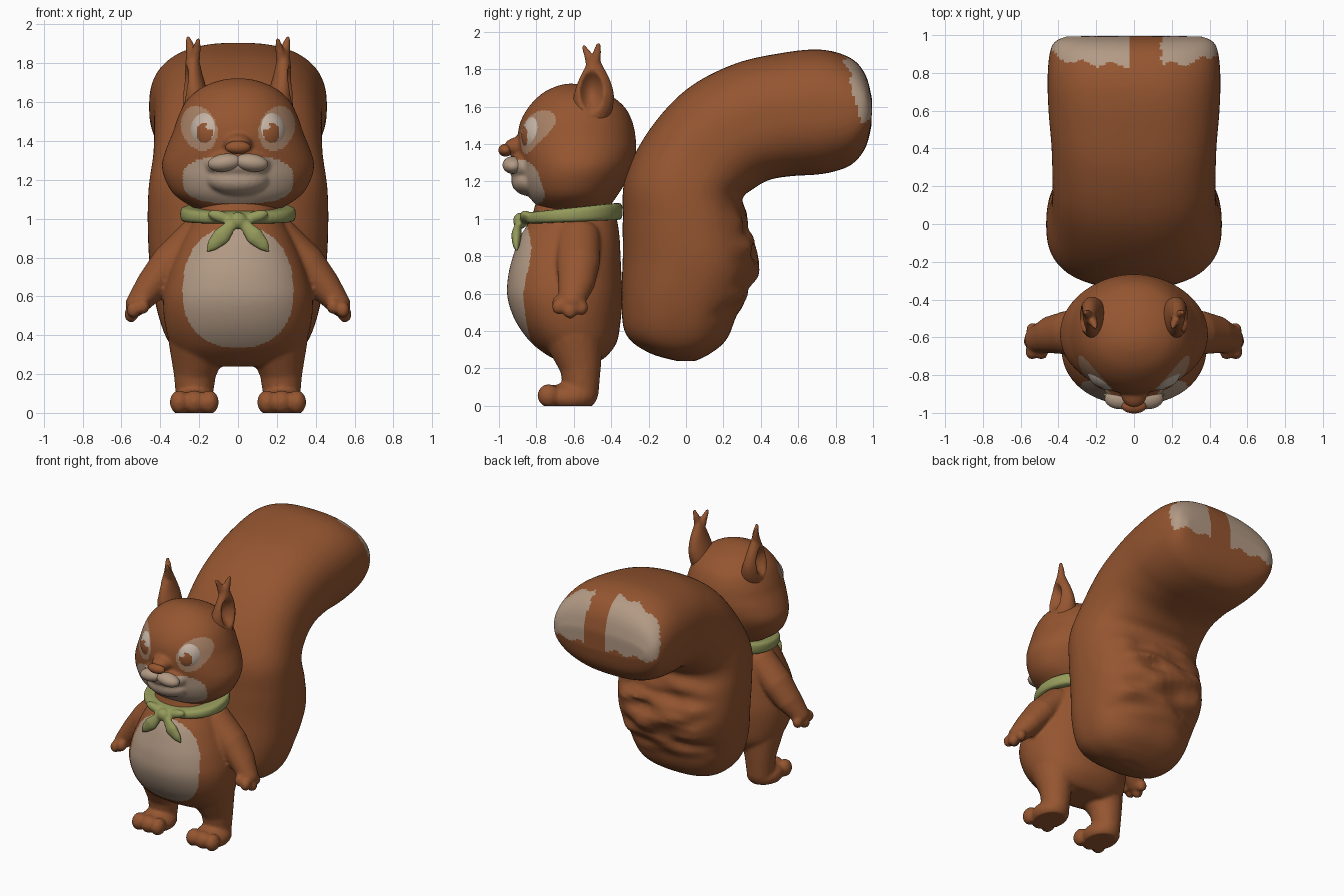
import bpy, bmesh, math
from mathutils import Vector, Matrix, noise

if "Cube" in bpy.data.objects:
    bpy.data.objects.remove(bpy.data.objects["Cube"])


def material(name, rgb):
    m = bpy.data.materials.new(name)
    m.diffuse_color = (*rgb, 1)
    m.use_nodes = True
    m.node_tree.nodes["Principled BSDF"].inputs["Base Color"].default_value = m.diffuse_color
    return m


FUR = material("brown fur", (0.30, 0.092, 0.030))
CREAM = material("cream fur", (0.45, 0.325, 0.235))
RIM = material("tan fur", (0.40, 0.225, 0.135))
WHITE = material("eye white", (0.55, 0.45, 0.37))
GREEN = material("green cloth", (0.30, 0.325, 0.105))


def bridge(bm, loops):
    """Quads between successive vertex loops."""
    for a, b in zip(loops, loops[1:]):
        for k in range(len(a)):
            j = (k + 1) % len(a)
            bm.faces.new((a[k], a[j], b[j], b[k]))


def ball(bm, c, r, rot=0, seg=20, rows=12):
    """Ellipsoid, optionally rolled about the y axis."""
    mat = Matrix.Translation(c) @ Matrix.Rotation(rot, 4, 'Y') @ Matrix.Diagonal((*r, 1))
    loops = []
    for i in range(rows):
        t = math.pi * (i + 0.5) / rows
        loops.append([bm.verts.new(mat @ Vector((math.sin(t) * math.cos(2 * math.pi * k / seg),
                                                 math.sin(t) * math.sin(2 * math.pi * k / seg),
                                                 -math.cos(t)))) for k in range(seg)])
    bridge(bm, loops)
    bm.faces.new(loops[0][::-1])
    bm.faces.new(loops[-1])


def chain(bm, pts, stretch=1.0):
    """Tapered limb: overlapping balls along (x, y, z, radius) points."""
    for a, b in zip(pts, pts[1:]):
        for i in range(6):
            p = Vector(a).lerp(Vector(b), i / 5)
            ball(bm, p.xyz, (p.w, p.w * stretch, p.w))


def loft(bm, rings, n=2.2, steps=4, seg=64):
    """Skin through rings (front y, front z, back y, back z, half width, centre x)."""
    rings = [list(r) for r in rings]
    rows = []
    for i in range(len(rings) - 1):
        quad = [rings[min(max(k, 0), len(rings) - 1)] for k in range(i - 1, i + 3)]
        for s in range(steps + (i == len(rings) - 2)):
            t = s / steps
            rows.append([0.5 * (2 * b + (c - a) * t + (2 * a - 5 * b + 4 * c - d) * t * t
                                + (3 * b - a - 3 * c + d) * t ** 3) for a, b, c, d in zip(*quad)])
    loops = []
    for r in rows:
        loop = []
        for k in range(seg):
            a = 2 * math.pi * k / seg
            c, s = (math.copysign(abs(v) ** (2 / n), v) for v in (math.cos(a), math.sin(a)))
            loop.append(bm.verts.new((r[5] + r[4] * c,
                                      (r[0] + r[2]) / 2 + s * (r[0] - r[2]) / 2,
                                      (r[1] + r[3]) / 2 + s * (r[1] - r[3]) / 2)))
        loops.append(loop)
    bridge(bm, loops)
    bm.faces.new(loops[0])
    bm.faces.new(loops[-1])
    bmesh.ops.recalc_face_normals(bm, faces=bm.faces)


def finish(bm, name, mats, voxel=0, smooth=6, rule=None):
    me = bpy.data.meshes.new(name)
    bm.to_mesh(me)
    bm.free()
    ob = bpy.data.objects.new(name, me)
    bpy.context.collection.objects.link(ob)
    if voxel:  # fuse the overlapping volumes into one soft skin
        mod = ob.modifiers.new("fuse", 'REMESH')
        mod.mode, mod.voxel_size = 'VOXEL', voxel
        mod = ob.modifiers.new("soften", 'SMOOTH')
        mod.factor, mod.iterations = 0.5, smooth
        dg = bpy.context.evaluated_depsgraph_get()
        me = bpy.data.meshes.new_from_object(ob.evaluated_get(dg))
        ob.modifiers.clear()
        ob.data = me
    me.materials.clear()
    for m in mats:
        me.materials.append(m)
    if rule:
        me.polygons.foreach_set("material_index", [rule(p.center) for p in me.polygons])
    me.shade_smooth()
    return ob


def flat(z, w, front, back, x=0):
    return (front, z, back, z, w, x)


def inside(u, v, n=2.0):
    return abs(u) ** n + abs(v) ** n < 1


# Body with arms and legs
bm = bmesh.new()
loft(bm, [flat(*r) for r in (
    (.24, .20, -.68, -.46), (.27, .28, -.74, -.42), (.34, .34, -.83, -.37), (.45, .375, -.91, -.35),
    (.58, .385, -.955, -.34), (.70, .36, -.95, -.345), (.80, .325, -.925, -.35),
    (.90, .28, -.89, -.355), (1.0, .23, -.83, -.37), (1.1, .2, -.8, -.4))])
for s in (-1, 1):
    chain(bm, [(s * .22, -.575, .90, .10), (s * .35, -.575, .77, .10),
               (s * .44, -.585, .66, .085), (s * .52, -.61, .56, .06)], 1.18)
    for x, y, z in ((.54, -.68, .53), (.55, -.62, .507), (.535, -.56, .525), (.49, -.68, .55)):
        ball(bm, (s * x, y, z), (.036, .038, .042))
    chain(bm, [(s * .2, -.6, .38, .16), (s * .222, -.565, .22, .112), (s * .225, -.56, .08, .095)])
    ball(bm, (s * .225, -.62, .045), (.122, .145, .08))
    for x, r in ((.148, .05), (.225, .056), (.302, .05)):
        ball(bm, (s * x, -.735, .055), (r, .06, .062))


def belly(c):
    h = .34 if c.z > .62 else .285
    return int(c.y < -.7 and inside(c.x / .285, (c.z - .62) / h, 2.3))


body = finish(bm, "body", [FUR, CREAM], .012, 5, belly)
for v in body.data.vertices:
    v.co.z = max(v.co.z, 0)

# Head with cheeks, snout and chin
bm = bmesh.new()
loft(bm, [flat(*r) for r in (
    (1.05, .22, -.78, -.42), (1.12, .325, -.84, -.37), (1.2, .375, -.87, -.32), (1.28, .392, -.88, -.285),
    (1.36, .37, -.895, -.267), (1.44, .337, -.90, -.27), (1.52, .31, -.885, -.287),
    (1.6, .27, -.84, -.33), (1.67, .195, -.77, -.42), (1.71, .1, -.69, -.53), (1.723, .02, -.63, -.6))], 2.05)
ball(bm, (0, -.88, 1.385), (.075, .095, .055))
ball(bm, (0, -.845, 1.28), (.17, .11, .08))
ball(bm, (0, -.83, 1.2), (.16, .105, .08))


def face_marks(c):
    if c.y < -.66 and inside(c.x / .285, (c.z - 1.2) / .122, 2.8):
        return 1
    u, v = abs(c.x) - .2, c.z - 1.465
    return 2 if c.y < -.6 and inside((u - .15 * v) / .092, v / .115) else 0


finish(bm, "head", [FUR, CREAM, RIM], .011, 5, face_marks)

# Upper lip puffs
bm = bmesh.new()
for s in (-1, 1):
    ball(bm, (s * .068, -.925, 1.288), (.088, .056, .046), s * .12, 32, 20)
finish(bm, "upper_lip", [CREAM])

# Nose
bm = bmesh.new()
ball(bm, (0, -.965, 1.367), (.066, .038, .034), 0, 32, 20)
finish(bm, "nose", [FUR])


def pupil(c):
    x = abs(c.x)
    if inside((x - .15) / .015, (c.z - 1.475) / .017):
        return 0
    return int(c.y < -.8 and inside((x - .172) / .042, (c.z - 1.442) / .052))


for s, side in ((-1, "left"), (1, "right")):
    # Eyes: shallow domes with pupil and glint picked by position
    bm = bmesh.new()
    ball(bm, (s * .132, -.76, 1.443), (.12, .12, .13), 0, 90, 60)
    finish(bm, side + "_eye", [WHITE, FUR], rule=pupil)

    # Ears with a hollow on the outer side and two tufts
    bm = bmesh.new()
    loft(bm, [flat(*r) for r in (
        (1.5, .08, -.61, -.43, s * .2), (1.58, .078, -.605, -.395, s * .212), (1.66, .066, -.60, -.385, s * .224),
        (1.74, .05, -.575, -.405, s * .232), (1.81, .036, -.54, -.44, s * .234),
        (1.86, .024, -.52, -.465, s * .234), (1.88, .01, -.505, -.48, s * .234))], 2)
    for v in bm.verts:
        d = ((v.co.y + .505) / .065) ** 2 + ((v.co.z - 1.68) / .11) ** 2
        if d < 1 and v.co.x * s > .22:
            v.co.x -= s * .075 * (1 - d)
    chain(bm, [(s * .225, -.505, 1.82, .03), (s * .212, -.525, 1.88, .021), (s * .205, -.547, 1.918, .012)])
    chain(bm, [(s * .238, -.49, 1.82, .03), (s * .247, -.475, 1.89, .022), (s * .258, -.468, 1.93, .012)])
    finish(bm, side + "_ear", [FUR], .009, 3)

# Neckerchief: band, knot and two hanging ends
bm = bmesh.new()
loft(bm, [(-.80, .975, -.37, .995, .25, 0), (-.86, .975, -.345, 1.0, .288, 0), (-.875, 1.0, -.338, 1.04, .298, 0),
          (-.86, 1.03, -.345, 1.08, .29, 0), (-.80, 1.04, -.37, 1.085, .25, 0)], 2.1)
ball(bm, (0, -.885, .99), (.048, .04, .044))
for s in (-1, 1):
    chain(bm, [(s * .025, -.895, .98, .026), (s * .085, -.907, .91, .046),
               (s * .125, -.908, .87, .034), (s * .16, -.905, .83, .008)], .6)
    ball(bm, (s * .09, -.86, 1.01), (.07, .03, .03), s * -.3)
finish(bm, "neckerchief", [GREEN], .010, 3)

# Tail: wide curled brush with a ruffled back and pale tip corners
bm = bmesh.new()
loft(bm, [r + (0,) for r in (
    (-.05, .24, .05, .24, .12), (-.2, .285, .13, .28, .27), (-.32, .38, .22, .36, .36),
    (-.345, .55, .29, .53, .42), (-.338, .8, .375, .73, .455), (-.338, 1.0, .345, .95, .465),
    (-.325, 1.22, .30, 1.10, .46), (-.2, 1.47, .36, 1.16, .437), (0, 1.69, .45, 1.21, .432),
    (.25, 1.825, .58, 1.23, .437), (.5, 1.885, .68, 1.235, .452), (.72, 1.905, .78, 1.25, .458),
    (.88, 1.86, .885, 1.29, .45), (.96, 1.77, .96, 1.38, .425), (.995, 1.64, .992, 1.5, .36))], 2.5, 6)
for v in bm.verts:
    x, y, z = v.co
    if y > .12 and .42 < z < 1.1 and abs(x) < .42:
        fade = min(1, (z - .42) * 6, (1.1 - z) * 8, (.42 - abs(x)) * 8)
        v.co.y += fade * .055 * noise.noise(Vector((x * 5, 3.3, z * 13 + x)))


def tip(c):
    wob = .012 * math.sin(c.x * 40)
    return int(c.y > .84 + max(0, 1.88 - c.z) * .3 + wob and c.z > 1.53 + wob
               and (c.x < -.01 + wob or c.x > .15 + wob))


finish(bm, "tail", [FUR, CREAM], .016, 4, tip)
